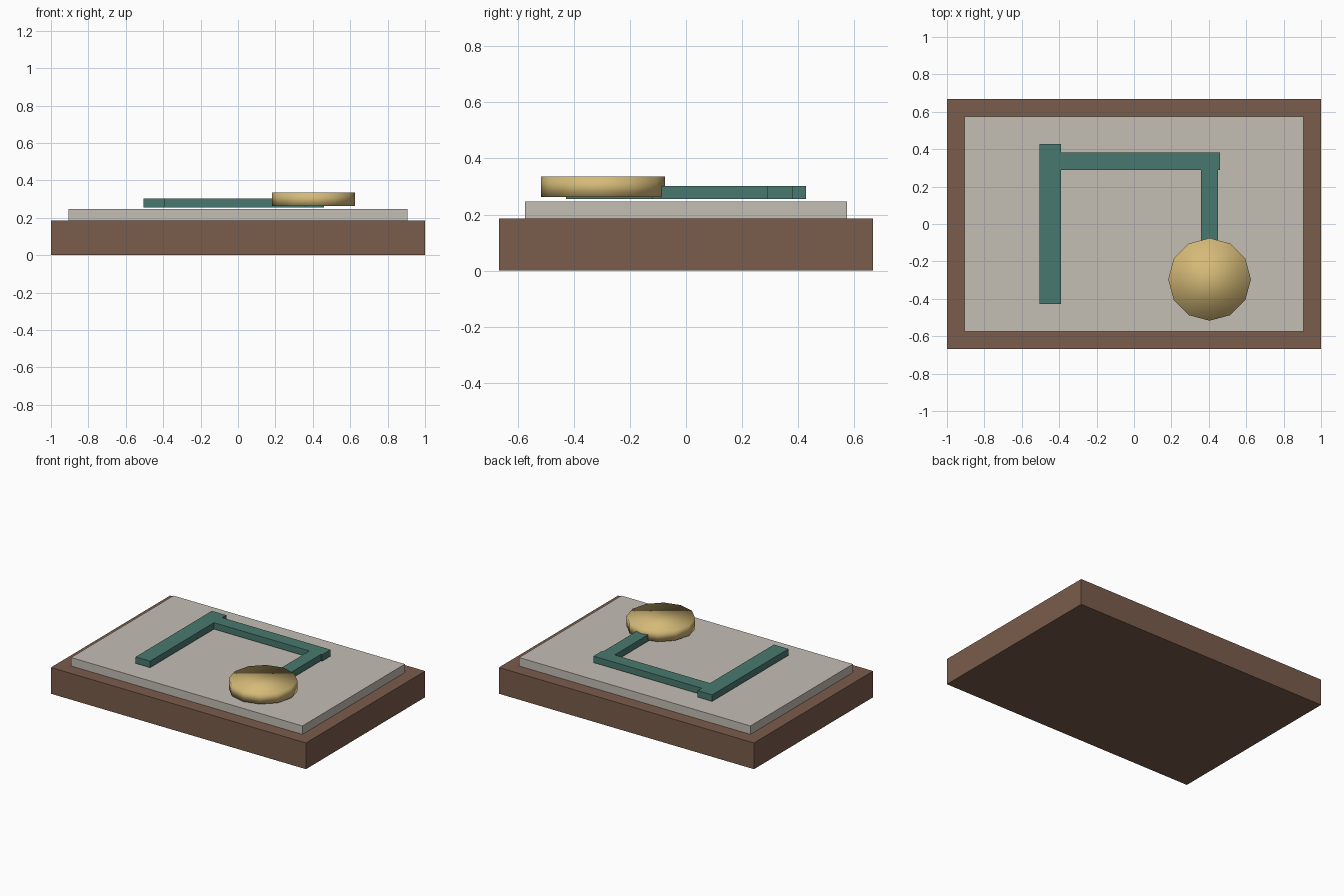
import bpy

if "Cube" in bpy.data.objects:
    bpy.data.objects.remove(bpy.data.objects["Cube"])


def srgb(r, g, b):
    def lin(c):
        c /= 255
        return c / 12.92 if c <= 0.04045 else ((c + 0.055) / 1.055) ** 2.4
    return (lin(r), lin(g), lin(b), 1.0)


def material(name, rgb):
    m = bpy.data.materials.new(name)
    m.diffuse_color = srgb(*rgb)
    m.use_nodes = True
    m.node_tree.nodes["Principled BSDF"].inputs["Base Color"].default_value = m.diffuse_color
    return m


brown = material("brown", (122, 93, 76))
grey = material("warm grey", (196, 189, 180))
teal = material("teal", (73, 121, 111))
gold = material("gold", (213, 186, 120))


def box(name, x, y, z, mat):
    """Box spanning the given (min, max) ranges."""
    spans = (x, y, z)
    bpy.ops.mesh.primitive_cube_add(size=1, location=[sum(s) / 2 for s in spans])
    ob = bpy.context.object
    ob.name = name
    ob.scale = [s[1] - s[0] for s in spans]
    bpy.ops.object.transform_apply(location=False, rotation=False, scale=True)
    ob.data.materials.append(mat)
    return ob


# Base slab and the panel lying on it
box("base", (-1, 1), (-0.667, 0.667), (0, 0.186), brown)
box("panel", (-0.907, 0.907), (-0.574, 0.574), (0.186, 0.246), grey)

# Raised track, floating a hair above the panel
track_z = (0.256, 0.302)
box("left_bar", (-0.504, -0.39), (-0.427, 0.427), track_z, teal)
box("back_bar", (-0.45, 0.459), (0.288, 0.381), track_z, teal)
box("right_bar", (0.358, 0.449), (-0.12, 0.30), track_z, teal)

# Twelve-sided, smooth-shaded disc at the end of the track
bpy.ops.mesh.primitive_cylinder_add(vertices=12, radius=0.221, depth=0.073,
                                    location=(0.404, -0.296, 0.2985))
disc = bpy.context.object
disc.name = "disc"
disc.data.materials.append(gold)
bpy.ops.object.shade_smooth()
